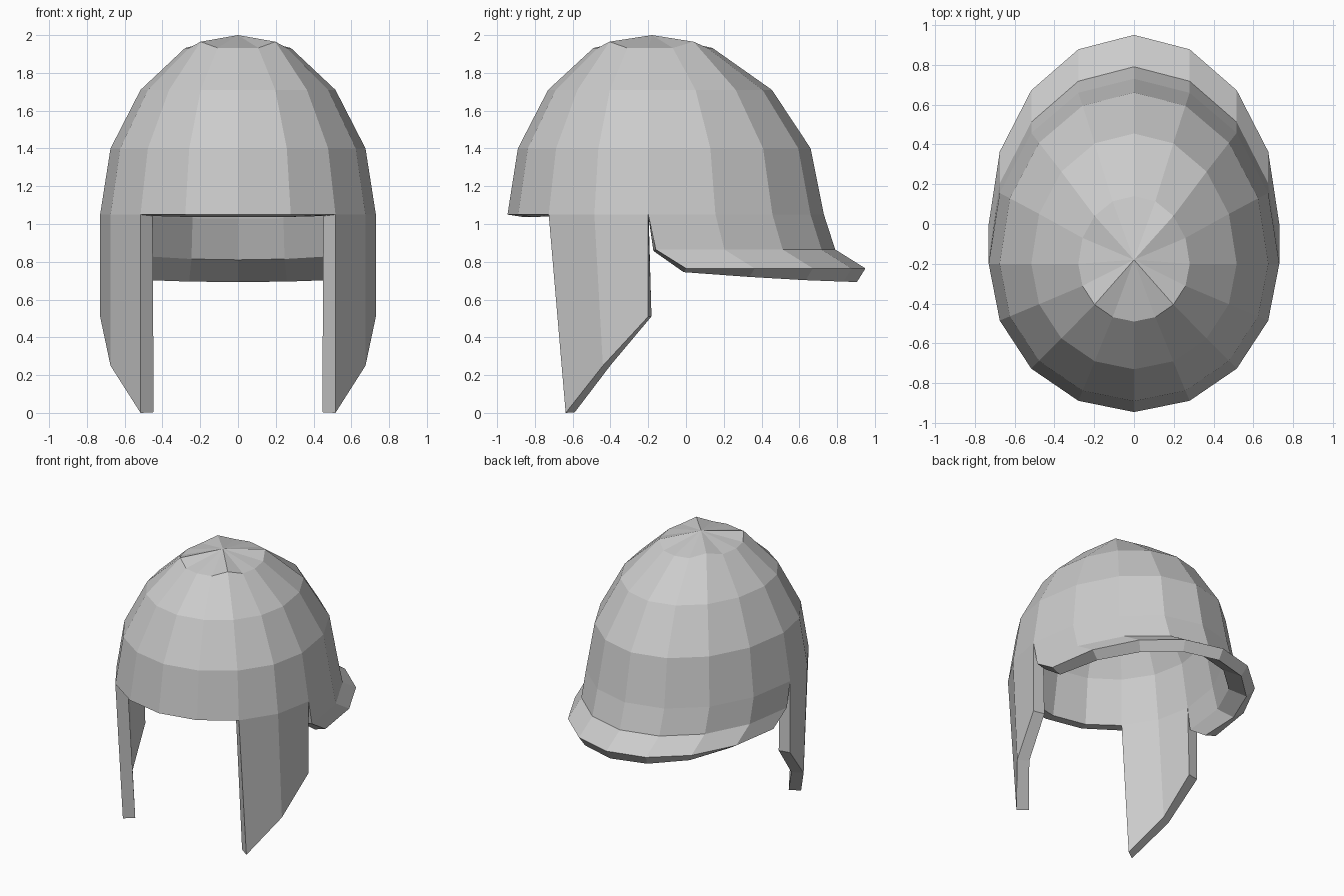
import bpy, bmesh
from math import cos, sin, pi

if "Cube" in bpy.data.objects:
    bpy.data.objects.remove(bpy.data.objects["Cube"])

N = 16
bm = bmesh.new()


def ring(rx, front, back, cy, z, ks=range(N)):
    """Half-ellipse front and back, keyed by column (0 = +x, 4 = back, 12 = front)."""
    out = {}
    for k in ks:
        t = 2 * pi * k / N
        ry = back if sin(t) > 0 else front
        out[k] = bm.verts.new((rx * cos(t), cy + ry * sin(t), z))
    return out


def bridge(lo, hi, ks):
    for k in ks:
        j = (k + 1) % N
        bm.faces.new((lo[k], lo[j], hi[j], hi[k]))


# Dome
rim = ring(0.73, 0.745, 0.93, -0.2, 1.05)
levels = [rim,
          ring(0.675, 0.69, 0.86, -0.2, 1.40),
          ring(0.516, 0.53, 0.655, -0.2, 1.71),
          ring(0.28, 0.29, 0.34, -0.2, 1.932)]
for lo, hi in zip(levels, levels[1:]):
    bridge(lo, hi, range(N))

# Crown cap, diagonals slightly raised
cap = levels[-1]
for k in (2, 6, 10, 14):
    cap[k].co.z = 1.965
apex = bm.verts.new((0, -0.18, 2.0))
for k in range(N):
    bm.faces.new((cap[k], cap[(k + 1) % N], apex))

# Neck band and flared neck guard around the back half
neck = ring(0.73, 0.95, 0.95, -0.16, 0.865, range(9))
flare = ring(0.73, 0.95, 0.95, 0.0, 0.765, range(9))
bridge(neck, rim, range(8))
bridge(flare, neck, range(8))

# Cheek guards, tapering to a point at the front
tips = [(0.73, -0.2, 0.51), (0.675, -0.44, 0.25), (0.516, -0.637, 0.0)]
right = {k: bm.verts.new(p) for k, p in zip((0, 15, 14), tips)}
left = {k: bm.verts.new((-x, y, z)) for k, (x, y, z) in zip((8, 9, 10), tips)}
bridge(right, rim, (14, 15))
bridge(left, rim, (8, 9))

me = bpy.data.meshes.new("helmet_shell")
bm.to_mesh(me)
bm.free()
helmet = bpy.data.objects.new("helmet_shell", me)
bpy.context.collection.objects.link(helmet)

# Wall thickness, grown inward
wall = helmet.modifiers.new("wall", 'SOLIDIFY')
wall.thickness = 0.085
wall.offset = -1
